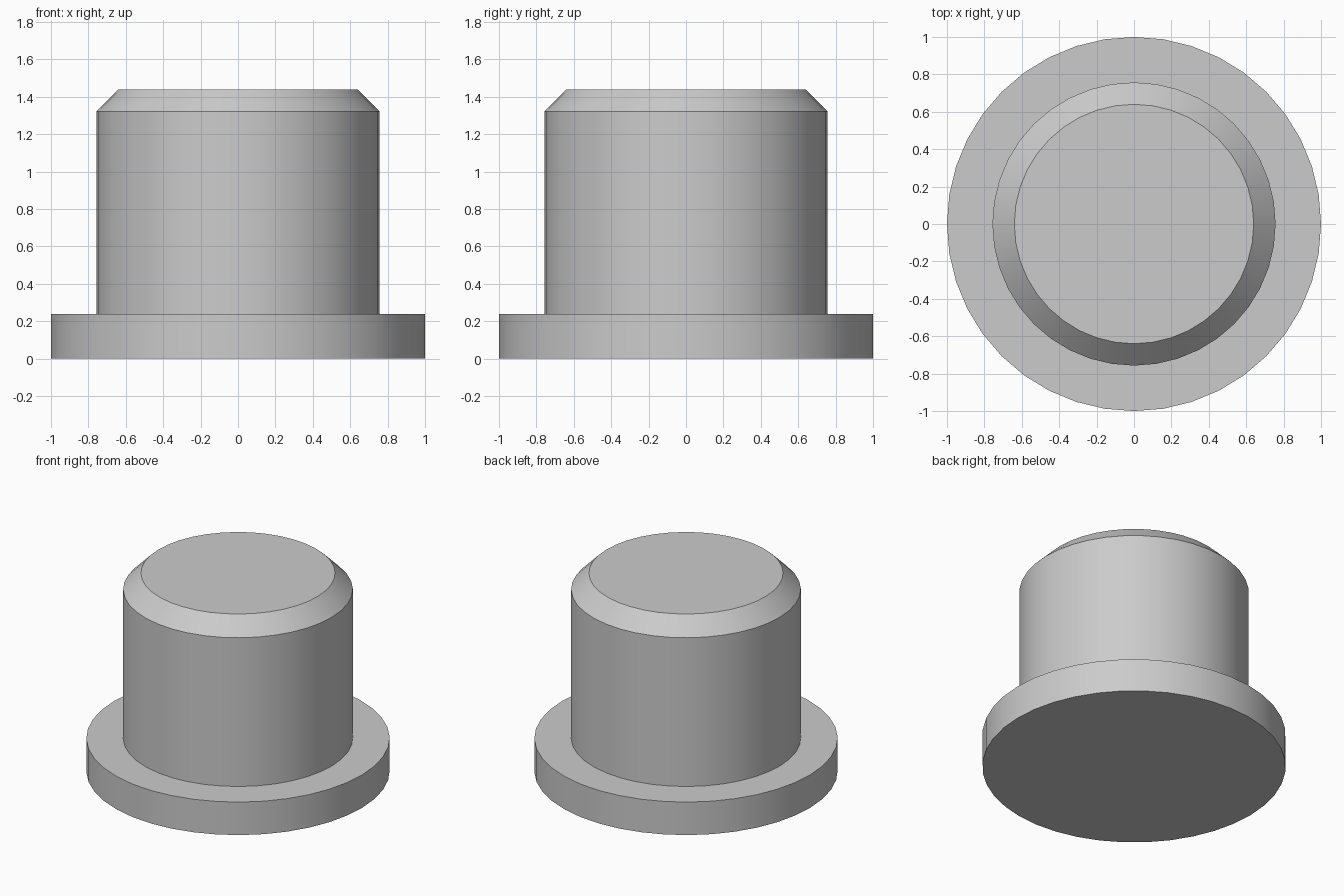
import bpy
import bmesh
from math import radians
from mathutils import Matrix, Vector

cube = bpy.data.objects.get("Cube")
if cube:
    bpy.data.objects.remove(cube, do_unlink=True)

SIDES = 40

# Single plain grey
grey = bpy.data.materials.new("plain_grey")
grey.use_nodes = True
colour = (0.6, 0.6, 0.6, 1)
grey.diffuse_color = colour
grey.node_tree.nodes["Principled BSDF"].inputs["Base Color"].default_value = colour

# Half outline of the stepped plug: flange, shaft, chamfered end
profile = [(0, 0), (1, 0), (1, 0.24), (0.757, 0.24),
           (0.757, 1.322), (0.64, 1.44), (0, 1.44)]

# Revolve the outline around the upright axis
bm = bmesh.new()
verts = [bm.verts.new((r, 0, z)) for r, z in profile]
edges = [bm.edges.new(pair) for pair in zip(verts, verts[1:])]
bmesh.ops.spin(bm, geom=verts + edges, cent=(0, 0, 0), axis=(0, 0, 1),
               angle=radians(360), steps=SIDES, use_merge=True)
bmesh.ops.remove_doubles(bm, verts=bm.verts[:], dist=0.0001)

# Merge the flat end caps into single faces
bmesh.ops.dissolve_limit(bm, angle_limit=radians(1), verts=bm.verts[:], edges=bm.edges[:])
bmesh.ops.recalc_face_normals(bm, faces=bm.faces[:])
mesh = bpy.data.meshes.new("flanged_plug")
bm.to_mesh(mesh)
bm.free()

plug = bpy.data.objects.new("flanged_plug", mesh)
mesh.materials.append(grey)
bpy.context.collection.objects.link(plug)

# Smooth round walls with crisp rims
bpy.ops.object.select_all(action="DESELECT")
plug.select_set(True)
bpy.context.view_layer.objects.active = plug
bpy.ops.object.shade_smooth_by_angle(angle=radians(30))
